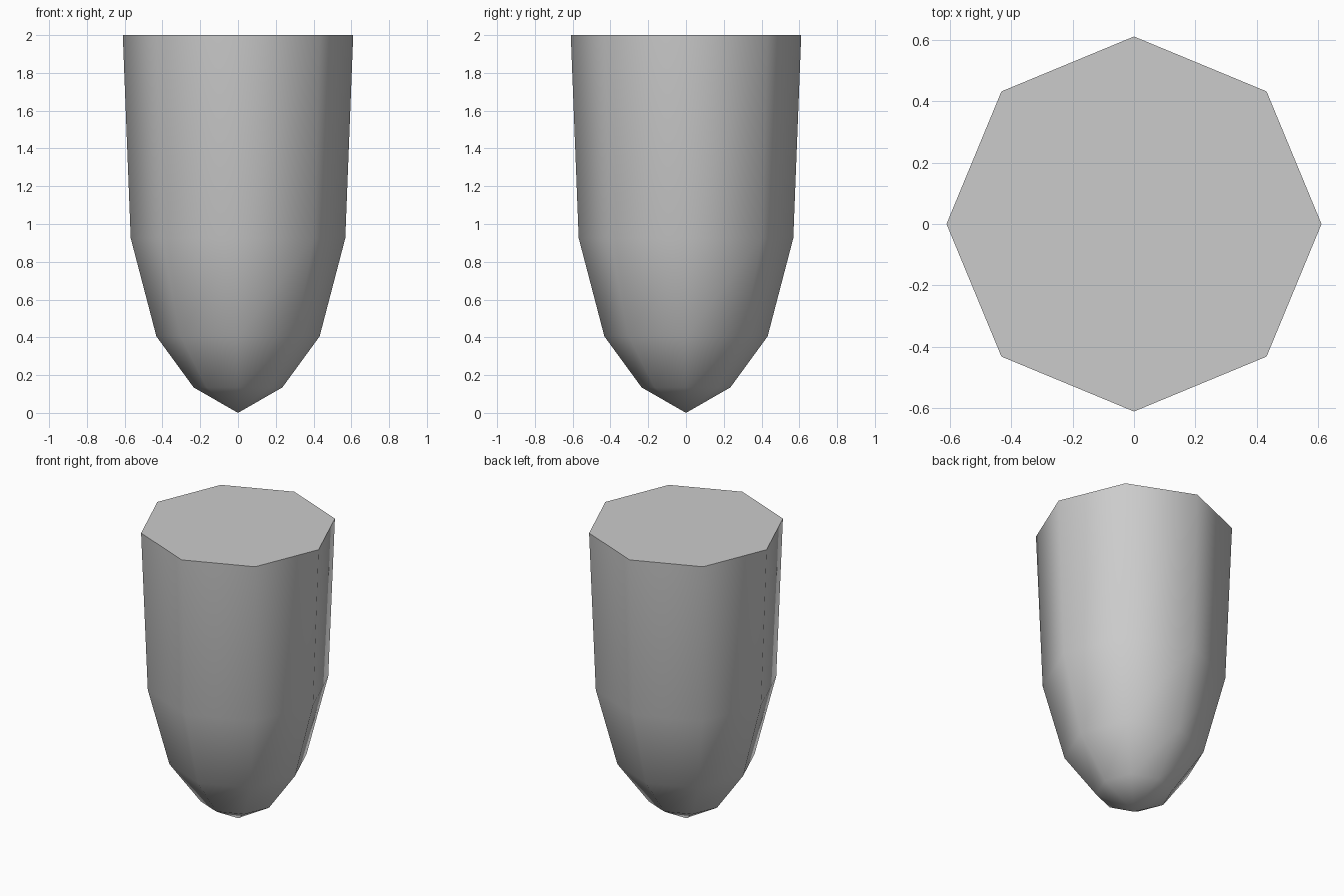
import bpy, bmesh, math

if "Cube" in bpy.data.objects:
    bpy.data.objects.remove(bpy.data.objects["Cube"])

SIDES = 8
# radius, height of each ring above the pointed tip
PROFILE = [(0.235, 0.135), (0.432, 0.405), (0.568, 0.925), (0.61, 2.0)]

grey = bpy.data.materials.new("grey")
grey.diffuse_color = (0.6, 0.6, 0.6, 1)
grey.use_nodes = True
grey.node_tree.nodes["Principled BSDF"].inputs["Base Color"].default_value = grey.diffuse_color

bm = bmesh.new()
tip = bm.verts.new((0, 0, 0))
rings = []
for r, z in PROFILE:
    rings.append([bm.verts.new((r * math.cos(i * math.tau / SIDES),
                                r * math.sin(i * math.tau / SIDES), z))
                  for i in range(SIDES)])

# pointed tip and tapered walls, smooth shaded
for i in range(SIDES):
    j = (i + 1) % SIDES
    bm.faces.new((tip, rings[0][j], rings[0][i])).smooth = True
    for low, high in zip(rings, rings[1:]):
        bm.faces.new((low[i], low[j], high[j], high[i])).smooth = True

# flat cap with a sharp rim
cap = bm.faces.new(rings[-1])
for e in cap.edges:
    e.smooth = False
bmesh.ops.recalc_face_normals(bm, faces=bm.faces)

mesh = bpy.data.meshes.new("tapered_peg")
bm.to_mesh(mesh)
bm.free()
mesh.materials.append(grey)
peg = bpy.data.objects.new("tapered_peg", mesh)
bpy.context.collection.objects.link(peg)
